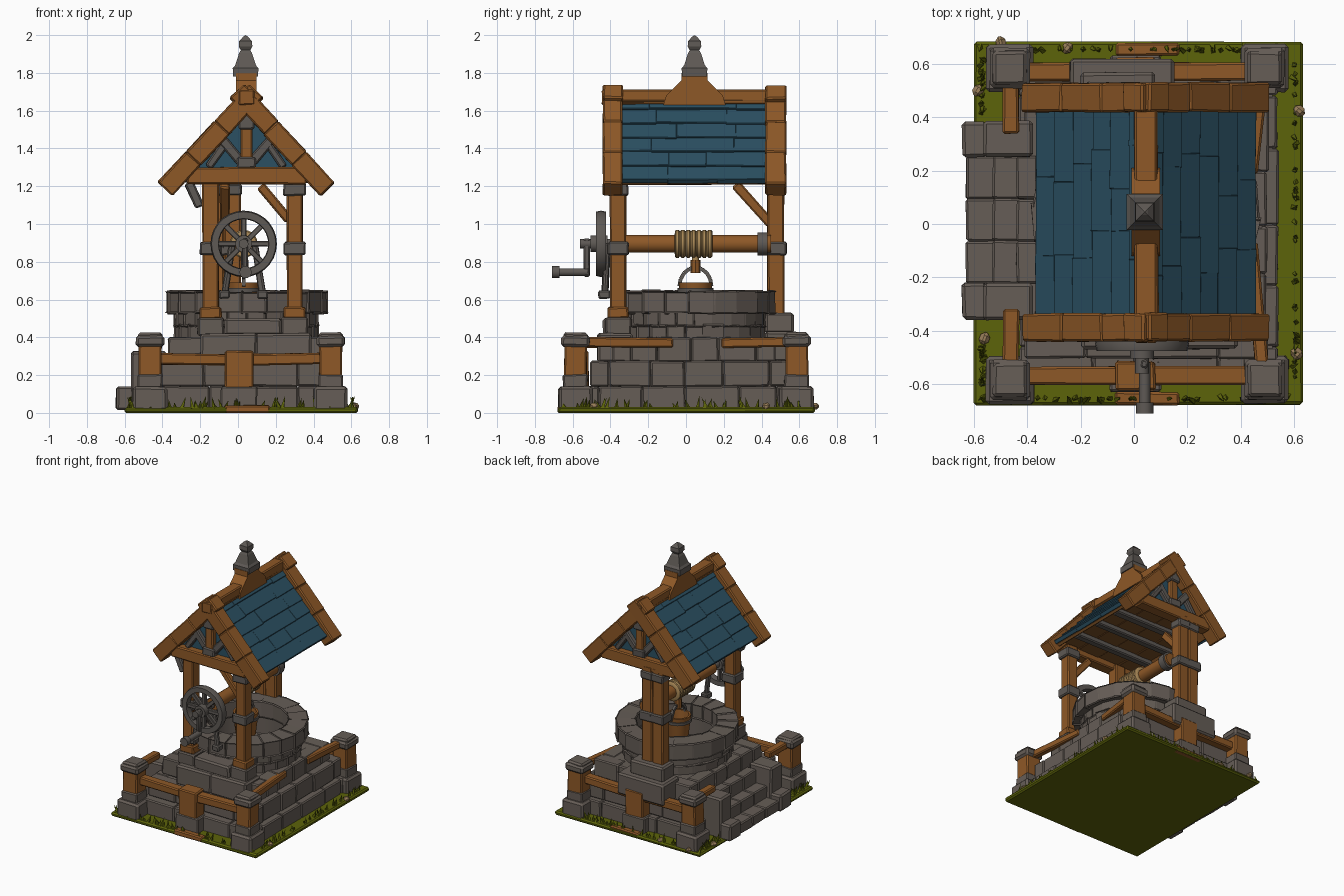
import bpy, bmesh, math, random
from mathutils import Matrix, Vector, Euler

if "Cube" in bpy.data.objects:
    bpy.data.objects.remove(bpy.data.objects["Cube"])
random.seed(4)
COL = {"stone": (0.132, 0.110, 0.094), "iron": (0.112, 0.100, 0.090), "wood": (0.27, 0.098, 0.020),
       "dark_wood": (0.20, 0.078, 0.018), "slate_blue": (0.024, 0.080, 0.122), "grass": (0.108, 0.125, 0.003),
       "rope": (0.40, 0.25, 0.095), "pebble": (0.32, 0.21, 0.10)}
MATS = {}
for k, c in COL.items():
    MATS[k] = bpy.data.materials.new(k)
    MATS[k].diffuse_color = (*c, 1)
PARTS, SMOOTH = {}, set()
CX, CY = 0.045, 0.045   # axis of well and roof


def part(name, mat):
    return PARTS.setdefault(name, (bmesh.new(), mat))[0]


def finish(bm, verts, bevel, jit):
    for v in verts:
        v.co += Vector([random.uniform(-jit, jit) for _ in range(3)])
    if bevel:
        edges = list({e for v in verts for e in v.link_edges})
        bmesh.ops.bevel(bm, geom=edges, offset=bevel, segments=1, affect='EDGES', clamp_overlap=True)


def box(name, mat, c, s, rot=(0, 0, 0), bevel=0.008, jit=0.003):
    bm = part(name, mat)
    m = Matrix.Translation(c) @ Euler(rot).to_matrix().to_4x4() @ Matrix.Diagonal((*s, 1))
    finish(bm, bmesh.ops.create_cube(bm, size=1, matrix=m)["verts"], bevel, jit)


def span(name, mat, x0, x1, y0, y1, z0, z1, **k):
    box(name, mat, ((x0 + x1) / 2, (y0 + y1) / 2, (z0 + z1) / 2), (x1 - x0, y1 - y0, z1 - z0), **k)


def beam(name, mat, p, q, w, h, **k):
    p, q = Vector(p), Vector(q)
    box(name, mat, (p + q) / 2, ((q - p).length, w, h), rot=(q - p).to_track_quat('X', 'Z').to_euler(), **k)


def prism(name, mat, pts, lo, hi, place):
    # flat outline pushed from lo to hi; place maps (u, depth, z) to a point
    bm = part(name, mat)
    a, b = ([bm.verts.new(place(u, d, z)) for u, z in pts] for d in (lo, hi))
    bm.faces.new(a)
    bm.faces.new(b)
    for i in range(len(pts)):
        j = (i + 1) % len(pts)
        bm.faces.new((a[i], a[j], b[j], b[i]))


def ring(name, mat, c, r0, r1, z0, z1, n, turn=0):
    # ring of separate wedge stones
    bm = part(name, mat)
    for i in range(n):
        vs = bmesh.ops.create_cube(bm, size=1)["verts"]
        dr = random.uniform(-0.004, 0.004)
        for v in vs:
            a = (i + turn + v.co.x * 0.998) * math.tau / n
            r = r0 if v.co.y < 0 else r1 + dr
            v.co = (c[0] + r * math.cos(a), c[1] + r * math.sin(a), z0 if v.co.z < 0 else z1 + dr)
        finish(bm, vs, 0.007, 0.002)


def lathe(name, mat, prof, c, axis='Z', seg=20, closed=False, turn=0.0, smooth=True):
    bm = part(name, mat)
    m = Matrix.Translation(c) @ (Matrix.Rotation(math.pi / 2, 4, 'X') if axis == 'Y' else Matrix())
    rows = []
    for i in range(seg):
        a = i * math.tau / seg + turn
        rows.append([bm.verts.new(m @ Vector((r * math.cos(a), r * math.sin(a), h))) for r, h in prof])
    n = len(prof)
    for i in range(seg):
        A, B = rows[i], rows[(i + 1) % seg]
        for j in range(n if closed else n - 1):
            bm.faces.new((A[j], B[j], B[(j + 1) % n], A[(j + 1) % n]))
    bmesh.ops.remove_doubles(bm, verts=[v for r in rows for v in r], dist=1e-5)
    if smooth:
        SMOOTH.add(name)


def rod(name, mat, c, r, length, axis='Z', seg=14):
    h = length / 2
    lathe(name, mat, [(0, -h), (r, -h), (r, h), (0, h)], c, axis, seg)


def course(name, x0, x1, y0, y1, z0, z1, n):
    # one course of bricks around a filled core
    d = 0.1
    span(name, "stone", x0 + .02, x1 - .02, y0 + .02, y1 - .02, z0, z1 - .005, bevel=0, jit=0)
    for along_x in (True, False):
        a, b = (x0, x1) if along_x else (y0 + d, y1 - d)
        cuts = [a] + [a + (b - a) * (i + random.uniform(-.22, .22)) / n for i in range(1, n)] + [b]
        for u, w in zip(cuts, cuts[1:]):
            for lo, hi in (((y0, y0 + d), (y1 - d, y1)) if along_x else ((x0, x0 + d), (x1 - d, x1))):
                o = random.uniform(-.006, .006)
                if along_x:
                    span(name, "stone", u, w, lo + o, hi + o, z0, z1)
                else:
                    span(name, "stone", lo + o, hi + o, u, w, z0, z1)


# grass base, tufts and pebbles
span("grass_base", "grass", -.6, .633, -.678, .683, 0, .03, bevel=.01)
tuft = part("grass_tufts", "grass")
for i in range(170):
    t = random.uniform(-.58, .6)
    x, y = [(t, -.655), (t, .655), (.605, t), (-.57, math.copysign(random.uniform(.42, .62), t))][i % 4]
    h = random.uniform(.035, .075)
    m = Matrix.Translation((x, y, .02 + h / 2)) @ Euler((random.uniform(-.4, .4), random.uniform(-.4, .4), t * 9)).to_matrix().to_4x4()
    bmesh.ops.create_cone(tuft, segments=4, radius1=.013, radius2=0, depth=h, cap_ends=True, matrix=m)
for x, y in [(-.5, .68), (-.585, .5), (-.56, -.43), (.61, -.485), (-.25, .66), (.62, .425)]:
    box("pebbles", "pebble", (x, y, .035), (.045, .04, .035), rot=(0, 0, x * 9), bevel=.013)

# stone platform
course("platform_lower", -.43, .54, -.56, .58, .02, .14, 4)
course("platform_middle", -.41, .50, -.51, .54, .14, .275, 4)
course("platform_upper", -.37, .45, -.39, .47, .27, .40, 4)

# steps on the left with flank blocks
for x0, z1 in ((-.63, .10), (-.53, .19), (-.44, .29)):
    for j in range(3):
        span("steps", "stone", x0, -.36, -.225 + j * .16, -.225 + (j + 1) * .16, .02, z1)
for y0, y1 in ((-.36, -.22), (.25, .385)):
    span("step_flanks", "stone", -.645, -.55, y0, y1, .015, .14, bevel=.012)
    span("step_flanks", "stone", -.565, -.38, y0, y1, .015, .325, bevel=.012)

# well wall and rim
lathe("well_core", "stone", [(.30, .36), (.366, .36), (.366, .60), (.30, .60)], (CX, CY, 0), seg=32, closed=True)
ring("well_wall", "stone", (CX, CY), .31, .378, .36, .46, 24)
ring("well_wall", "stone", (CX, CY), .31, .378, .46, .55, 24, .5)
ring("well_rim", "stone", (CX, CY), .29, .422, .53, .64, 20, .3)

# corner fence posts
for x in (-.465, .49):
    for y in (-.585, .585):
        span("fence_footings", "stone", x - .09, x + .09, y - .09, y + .09, .01, .14, bevel=.014)
        span("fence_footings", "stone", x - .065, x + .065, y - .065, y + .065, .13, .205)
        span("fence_posts", "wood", x - .06, x + .06, y - .06, y + .06, .19, .36)
        span("fence_caps", "stone", x - .075, x + .075, y - .075, y + .075, .35, .41, bevel=.014)
        span("fence_caps", "stone", x - .064, x + .064, y - .064, y + .064, .39, .425, bevel=.012)
# rails front and back, middle posts, threshold planks
for s in (-1, 1):
    y = s * .57
    beam("fence_rails", "wood", (-.42, y, .285), (.01, y, .28), .07, .06)
    beam("fence_rails", "wood", (.0, y, .28), (.45, y, .29), .07, .06)
    span("rail_posts", "wood", -.07, .08, y - .055, y + .055, .13, .33)
    span("rail_post_footings", "stone", -.09, .10, y - .06, y + .06, .02, .14)
    span("threshold_planks", "wood", -.07, .17, s * .655 - .025, s * .655 + .025, 0, .04)
    # side rails
    beam("side_rails", "wood", (-.465, s * .55, .37), (-.46, s * .33 + .01, .37), .06, .05)
    beam("side_rails", "wood", (.48, s * .55, .375), (.44, .06 + s * .13, .37), .05, .05)

# post pedestals
span("pedestals", "stone", -.20, .10, -.47, -.28, .27, .42, bevel=.012)
span("pedestals", "stone", .09, .39, -.47, -.28, .27, .42, bevel=.012)
span("pedestals", "stone", -.07, .23, -.44, -.30, .41, .50, bevel=.012)
span("pedestals", "stone", -.24, .15, .42, .62, .27, .43, bevel=.012)
span("pedestals", "stone", -.20, .08, .42, .57, .42, .53, bevel=.012)
# roof posts, two spread at the front and a close pair at the back
for x, y, w in ((-.145, -.36, .085), (.30, -.36, .085), (-.12, .475, .088), (-.03, .475, .088)):
    if y < 0:
        span("pedestals", "stone", x - .07, x + .07, y - .065, y + .07, .41, .505)
        span("post_bases", "wood", x - .058, x + .058, y - .056, y + .056, .50, .56)
    else:
        span("post_bands", "iron", x - .05, x + .05, y - .053, y + .053, 1.15, 1.21)
    span("roof_posts", "wood", x - w / 2, x + w / 2, y - w / 2, y + w / 2, .45, 1.25)
    span("post_bands", "iron", x - .058, x + .058, y - .056, y + .056, .835, .905)
span("post_bands", "iron", .24, .36, -.415, -.305, 1.15, 1.22)
# braces
beam("braces", "wood", (.27, -.36, 1.02), (.12, -.36, 1.20), .05, .05)
beam("braces", "wood", (-.07, .45, 1.0), (-.07, .26, 1.21), .05, .05)
beam("iron_bracket", "iron", (-.20, -.36, 1.09), (-.26, -.36, 1.22), .05, .05)

# roof
A, APEX = math.radians(47), 1.725


def slope(name, mat, s, d0, d1, h, t, y0, y1, tilt=0, **k):
    # box lying on slope s from distance d0 to d1 below the ridge, top at height h
    d = Vector((s * math.cos(A), 0, -math.sin(A)))
    n = Vector((s * math.sin(A), 0, math.cos(A)))
    c = Vector((CX, (y0 + y1) / 2, APEX)) + d * (d0 + d1) / 2 + n * (h - t / 2)
    box(name, mat, c, (d1 - d0, y1 - y0, t), rot=(0, s * (A - tilt), 0), **k)


for s in (-1, 1):
    for i in range(6):
        cuts = [-.345, random.uniform(-.2, .0), random.uniform(.1, .3), .435]
        for u, w in zip(cuts, cuts[1:]):
            e = random.uniform(0, .008)
            slope("roof_slates", "slate_blue", s, .015 + i * .103, .125 + i * .103 + e, -.035, .03, u - .002, w + .002, tilt=.09, bevel=.003, jit=.002)
    slope("roof_underboards", "dark_wood", s, .02, .63, -.06, .025, -.35, .44, bevel=.004)
    for y0, y1 in ((-.44, -.335), (.42, .53)):
        for d0, d1 in ((-.02, .25), (.245, .47), (.465, .69)):
            slope("barge_boards", "wood", s, d0, d1, random.uniform(-.004, .004), .105, y0, y1)
span("ridge_beam", "wood", 0, .088, -.445, .53, 1.63, 1.71)
# flat ceiling of boards with joists across
for j in range(4):
    span("ceiling_boards", "dark_wood", -.32 + j * .1825, -.1375 + j * .1825, -.36, .46, 1.255, 1.28, bevel=.004)
for y in (-.17, .05, .26):
    span("ceiling_joists", "iron", -.30, .39, y - .03, y + .03, 1.22, 1.265)

# gable ends
for y, f in ((-.385, -1), (.475, 1)):
    prism("gable_panels", "slate_blue", ((-.33, 1.25), (.33, 1.25), (0, 1.62)), y - f * .03, y - f * .01, lambda u, d, z: (CX + u, d, z))
    span("tie_beams", "wood", -.27, .36, y - .045, y + .045, 1.21, 1.30)
    span("king_posts", "wood", CX - .032, CX + .032, y - .03, y + .03, 1.29, 1.64)
    span("gable_plates", "iron", CX - .05, CX + .05, y - .042, y + .042, 1.295, 1.355)
    span("gable_plates", "iron", CX - .042, CX + .042, y - .042, y + .042, 1.50, 1.60)
    for s in (-1, 1):
        beam("gable_struts", "iron", (CX + s * .03, y, 1.33), (CX + s * .15, y, 1.47), .05, .05)
        beam("gable_struts", "iron", (CX + s * .20, y, 1.30), (CX + s * .11, y, 1.43), .045, .04)

# ridge saddle and finial
q = math.sqrt(2)
prism("finial_saddle", "wood", ((-.165, 1.63), (.165, 1.63), (.15, 1.68), (.07, 1.76), (.07, 1.80), (-.07, 1.80), (-.07, 1.76), (-.15, 1.68)),
      CX - .055, CX + .053, lambda u, d, z: (d, CY + u, z))
lathe("finial", "iron", [(0, 1.78), (.066 * q, 1.78), (.068 * q, 1.825), (.055 * q, 1.84), (.034 * q, 1.905), (.025 * q, 1.92),
                         (.036 * q, 1.94), (.034 * q, 1.968), (.012 * q, 1.992), (0, 2.0)], (CX - .005, CY, 0), seg=4, turn=math.pi / 4, smooth=False)

# windlass axle, collars and rope coil
WX, WZ = .03, .895
rod("axle", "wood", (WX, .05, WZ), .048, .80, 'Y', 10)
rod("axle_collars", "iron", (WX, .405, WZ), .062, .055, 'Y')
coil = [(.045, -.1)]
for i in range(7):
    z = -.1 + i * .2 / 7
    coil += [(.067, z + .001), (.074, z + .007), (.074, z + .021), (.067, z + .0275)]
lathe("rope_coil", "rope", coil + [(.045, .1)], (WX, .04, WZ), 'Y', closed=True)
rod("rope", "rope", (WX, .05, .81), .018, .07)
rod("rope_knot", "wood", (WX, .05, .775), .026, .07, seg=8)

# bucket with handle
lathe("bucket", "wood", [(0, .52), (.07, .52), (.09, .69), (.075, .69), (.06, .56), (0, .56)], (WX, .05, 0), seg=12)
lathe("bucket_hoop", "iron", [(.08, .64), (.094, .64), (.096, .662), (.08, .662)], (WX, .05, 0), seg=12, closed=True)
arc = [(WX, .05 + .085 * math.cos(i * math.pi / 8), .67 + .10 * math.sin(i * math.pi / 8)) for i in range(9)]
for p, r in zip(arc, arc[1:]):
    beam("bucket_handle", "iron", p, r, .02, .02, bevel=0, jit=0)

# crank wheel
WY = -.45
lathe("wheel_rim", "iron", [(.134, -.026), (.170, -.026), (.176, 0), (.170, .026), (.134, .026), (.130, 0)], (WX, WY, WZ), 'Y', seg=28, closed=True)
for i in range(8):
    a = i * math.pi / 4
    beam("wheel_spokes", "iron", (WX, WY, WZ), (WX + .145 * math.cos(a), WY, WZ + .145 * math.sin(a)), .028, .028, bevel=.004, jit=.001)
rod("wheel_hub", "iron", (WX, WY - .01, WZ), .045, .09, 'Y')
rod("crank", "iron", (WX, -.46, WZ), .026, .20, 'Y', 10)
beam("crank", "iron", (WX + .01, -.525, WZ + .03), (WX + .01, -.525, .72), .035, .028)
rod("crank", "iron", (WX + .01, -.61, .745), .021, .18, 'Y', 10)
rod("crank", "iron", (WX + .01, -.69, .745), .033, .04, 'Y', 10)
# wheel stand legs
for s in (-1, 1):
    beam("wheel_stand", "iron", (WX + s * .06, -.415, WZ), (WX + s * .10, -.43, .63), .03, .034)
    span("wheel_stand", "iron", WX + s * .10 - .028, WX + s * .10 + .028, -.465, -.40, .605, .65)

# turn all parts into objects
for name, (bm, mat) in PARTS.items():
    bmesh.ops.recalc_face_normals(bm, faces=bm.faces[:])
    me = bpy.data.meshes.new(name)
    bm.to_mesh(me)
    bm.free()
    me.materials.append(MATS[mat])
    ob = bpy.data.objects.new(name, me)
    bpy.context.collection.objects.link(ob)
    if name in SMOOTH:
        bpy.ops.object.select_all(action='DESELECT')
        ob.select_set(True)
        bpy.context.view_layer.objects.active = ob
        bpy.ops.object.shade_smooth_by_angle(angle=math.radians(40))

for m in bpy.data.materials:
    if m.users and not m.is_grease_pencil:
        m.use_nodes = True
        m.node_tree.nodes["Principled BSDF"].inputs["Base Color"].default_value = m.diffuse_color
